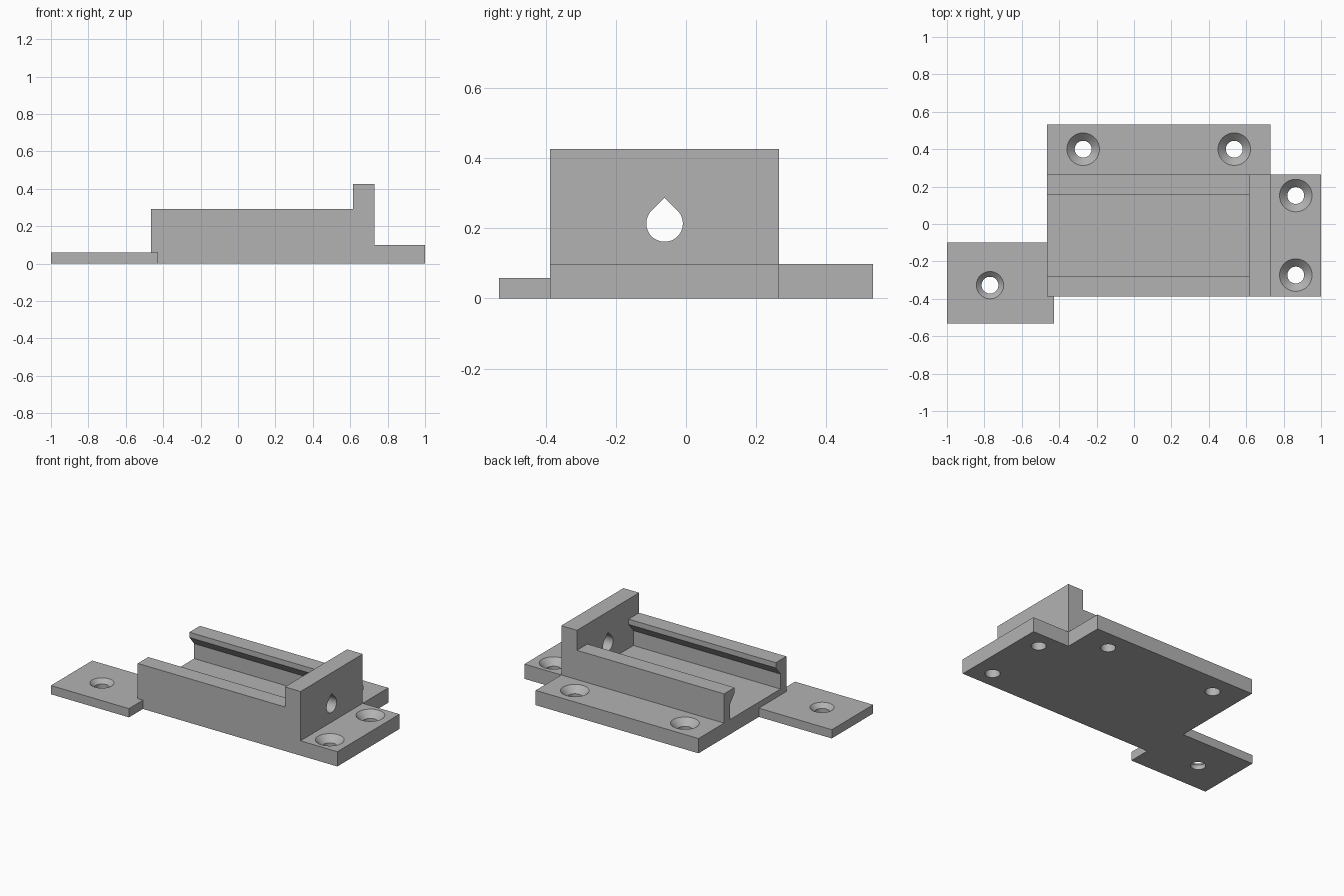
import bpy, bmesh, math
from mathutils import Vector

cube = bpy.data.objects.get("Cube")
if cube:
    bpy.data.objects.remove(cube, do_unlink=True)

grey = bpy.data.materials.new("plain grey")
grey.use_nodes = True
grey.diffuse_color = (0.45, 0.45, 0.45, 1)
grey.node_tree.nodes["Principled BSDF"].inputs["Base Color"].default_value = (0.45, 0.45, 0.45, 1)


def finish(name, bm):
    bmesh.ops.recalc_face_normals(bm, faces=bm.faces)
    mesh = bpy.data.meshes.new(name)
    bm.to_mesh(mesh)
    bm.free()
    mesh.materials.append(grey)
    ob = bpy.data.objects.new(name, mesh)
    bpy.context.collection.objects.link(ob)
    return ob


def prism(name, points, direction):
    """Extrude a closed outline along a direction."""
    bm = bmesh.new()
    face = bm.faces.new([bm.verts.new(p) for p in points])
    out = bmesh.ops.extrude_face_region(bm, geom=[face])
    top = [v for v in out["geom"] if isinstance(v, bmesh.types.BMVert)]
    bmesh.ops.translate(bm, verts=top, vec=Vector(direction))
    return finish(name, bm)


def slab(name, x0, x1, y0, y1, height):
    return prism(name, [(x0, y0, 0), (x1, y0, 0), (x1, y1, 0), (x0, y1, 0)], (0, 0, height))


def screw_hole(x, y, top, head, bore=0.045):
    """Lathe a countersunk cutter: bore, 45 degree cone, clearance above."""
    profile = [(bore, -0.1), (bore, top - (head - bore)), (head, top), (head, top + 0.1)]
    bm = bmesh.new()
    n = 48
    rings = [[bm.verts.new((x + r * math.cos(math.tau * i / n),
                            y + r * math.sin(math.tau * i / n), z)) for i in range(n)]
             for r, z in profile]
    for a, b in zip(rings, rings[1:]):
        for i in range(n):
            j = (i + 1) % n
            bm.faces.new((a[i], a[j], b[j], b[i]))
    bm.faces.new(rings[0])
    bm.faces.new(rings[-1])
    return finish("screw_cutter", bm)


def combine(body, other, operation):
    bpy.context.view_layer.objects.active = body
    mod = body.modifiers.new("combine", "BOOLEAN")
    mod.operation = operation
    mod.solver = "EXACT"
    mod.object = other
    bpy.ops.object.modifier_apply(modifier=mod.name)
    bpy.data.objects.remove(other, do_unlink=True)


# Overall limits of the channel and its flanges
LEFT, WALL, END = -0.465, 0.615, 0.73
FRONT, BACK, REAR = -0.387, 0.265, 0.533
FLOOR, RAIL = 0.098, 0.292
mid = (FRONT + BACK) / 2
half = (BACK - FRONT) / 2

# Base plate with the stepped rear corner
outline = [(LEFT, FRONT), (1, FRONT), (1, BACK), (END, BACK), (END, REAR), (LEFT, REAR)]
body = prism("mounting_bracket", [(x, y, 0) for x, y in outline], (0, 0, FLOOR))

# Mirrored rails with an overhanging lip
lip, thin = half - 0.11, half - 0.06
section = [(half, 0.05), (half, RAIL), (lip, RAIL), (lip, RAIL - 0.035),
           (thin, RAIL - 0.095), (thin, 0.05)]
for side in (-1, 1):
    rail = prism("rail", [(LEFT, mid + side * y, z) for y, z in section], (WALL + 0.05 - LEFT, 0, 0))
    combine(body, rail, "UNION")

# End wall and thin tab
combine(body, slab("end_wall", WALL, END, FRONT, BACK, 0.425), "UNION")
combine(body, slab("tab", -1, -0.427, -0.533, -0.1, 0.058), "UNION")

# Teardrop hole through the end wall
r = 0.052
drop = [(0.5, mid + r * math.cos(a), 0.213 + r * math.sin(a))
        for a in (math.radians(135 + 270 * i / 36) for i in range(37))]
drop.append((0.5, mid, 0.213 + r * math.sqrt(2)))
combine(body, prism("teardrop_cutter", drop, (0.4, 0, 0)), "DIFFERENCE")

# Countersunk screw holes
for x, y in ((-0.272, 0.4), (0.536, 0.4), (0.865, 0.152), (0.865, -0.273)):
    combine(body, screw_hole(x, y, FLOOR, 0.087), "DIFFERENCE")
combine(body, screw_hole(-0.77, -0.327, 0.058, 0.073), "DIFFERENCE")

bpy.ops.object.select_all(action="DESELECT")
body.select_set(True)
bpy.context.view_layer.objects.active = body
bpy.ops.object.shade_smooth_by_angle(angle=math.radians(30))
